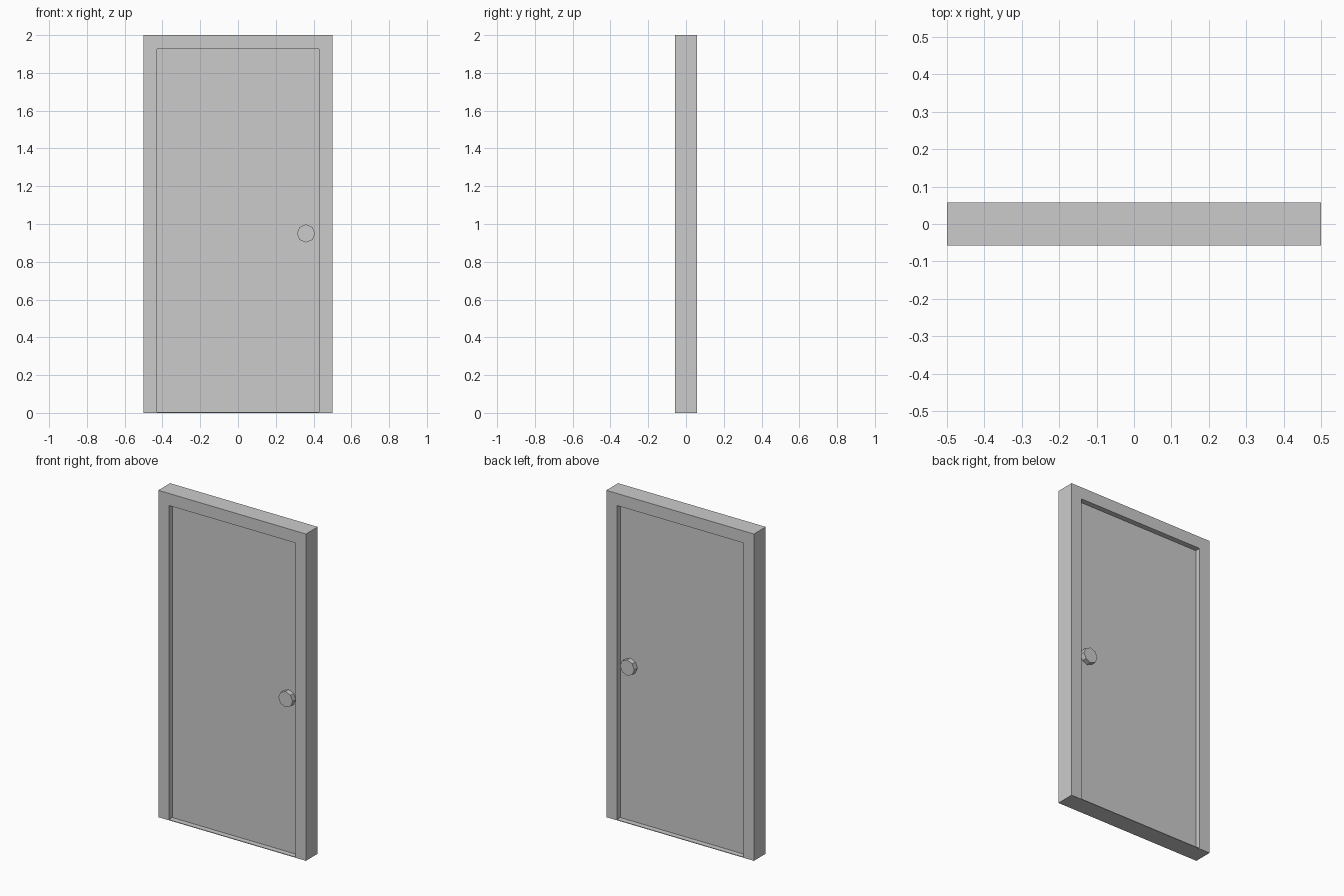
import bpy, bmesh, math
from mathutils import Matrix, Vector

if "Cube" in bpy.data.objects:
    bpy.data.objects.remove(bpy.data.objects["Cube"])

W, H, D = 0.5, 2.0, 0.057        # half width, height, half depth
IW, IH = 0.428, 1.926            # opening half width and top
PANEL = 0.024                    # half thickness of the door leaf
SILL = 0.004


def finish(name, bm):
    bmesh.ops.recalc_face_normals(bm, faces=bm.faces)
    mesh = bpy.data.meshes.new(name)
    bm.to_mesh(mesh)
    bm.free()
    obj = bpy.data.objects.new(name, mesh)
    bpy.context.collection.objects.link(obj)
    return obj


def prism(name, profile, y0, y1):
    """Extrude an x-z profile from y0 to y1."""
    bm = bmesh.new()
    face = bm.faces.new([bm.verts.new((x, y0, z)) for x, z in profile])
    out = bmesh.ops.extrude_face_region(bm, geom=[face])
    moved = [v for v in out["geom"] if isinstance(v, bmesh.types.BMVert)]
    bmesh.ops.translate(bm, verts=moved, vec=Vector((0, y1 - y0, 0)))
    return finish(name, bm)


# Door frame: jambs and head as one arch profile
prism("door_frame", [(-W, 0), (-IW, 0), (-IW, IH), (IW, IH),
                     (IW, 0), (W, 0), (W, H), (-W, H)], -D, D)

# Thin threshold closing the bottom of the opening
prism("threshold", [(-IW, 0), (IW, 0), (IW, SILL), (-IW, SILL)], -D, D)

# Recessed door leaf
prism("door_leaf", [(-IW, SILL), (IW, SILL), (IW, IH), (-IW, IH)], -PANEL, PANEL)

# Eight-sided knobs on both faces
for name, side in (("front_knob", -1), ("back_knob", 1)):
    ring = [(0.36 + 0.048 * math.cos(i * math.pi / 4),
             0.95 + 0.048 * math.sin(i * math.pi / 4)) for i in range(8)]
    prism(name, ring, side * PANEL, side * 0.055)
